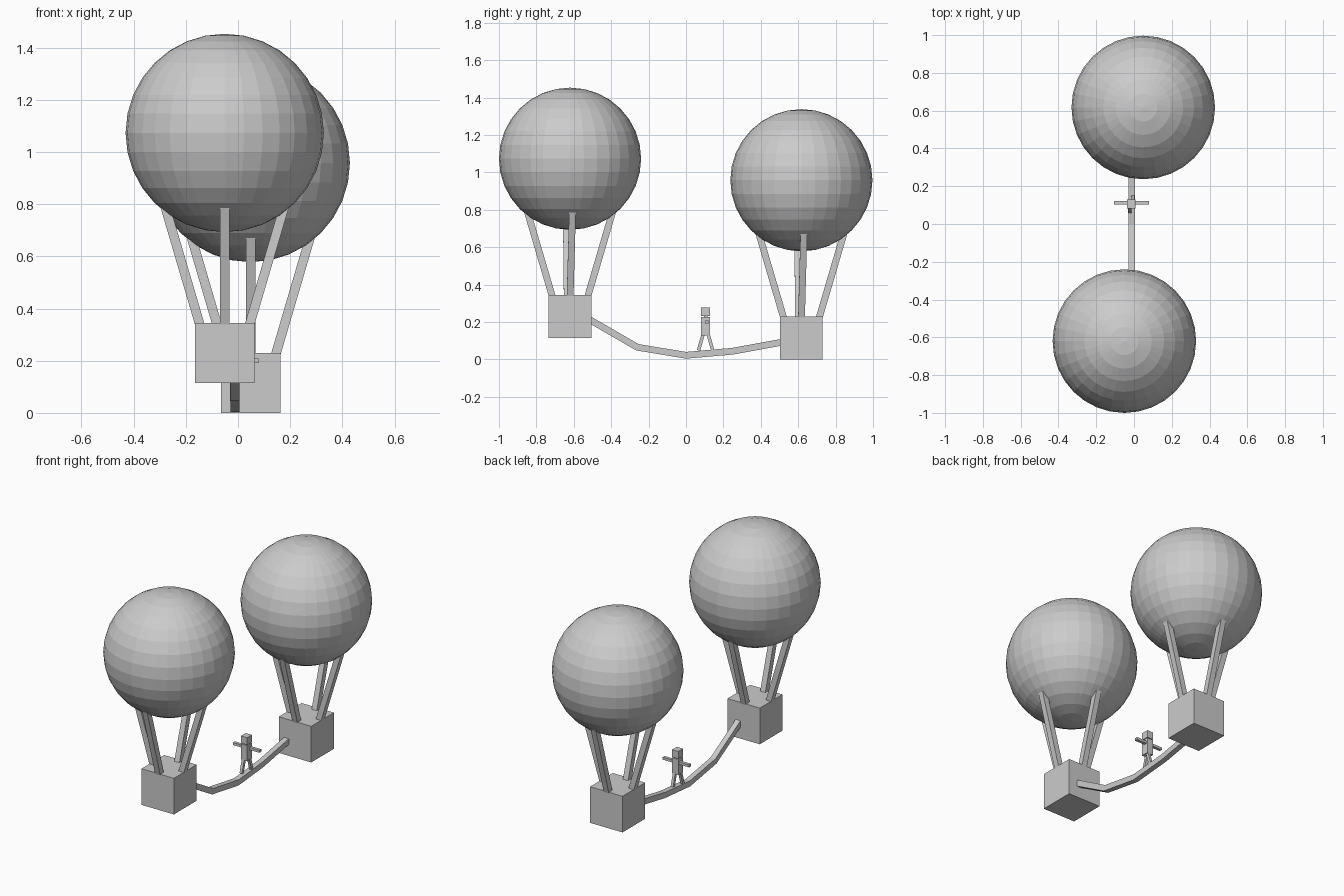
import bpy, bmesh
from mathutils import Vector

if "Cube" in bpy.data.objects:
    bpy.data.objects.remove(bpy.data.objects["Cube"])


def make_object(name, bm):
    bmesh.ops.recalc_face_normals(bm, faces=bm.faces)
    mesh = bpy.data.meshes.new(name)
    bm.to_mesh(mesh)
    bm.free()
    obj = bpy.data.objects.new(name, mesh)
    bpy.context.collection.objects.link(obj)
    return obj


def box(name, center, size):
    bm = bmesh.new()
    bmesh.ops.create_cube(bm, size=1)
    bmesh.ops.scale(bm, vec=Vector(size), verts=bm.verts)
    bmesh.ops.translate(bm, vec=Vector(center), verts=bm.verts)
    return make_object(name, bm)


def sweep(name, path, side, wide, thick):
    """Rectangular section swept along a path; side is the width direction."""
    bm = bmesh.new()
    pts = [Vector(p) for p in path]
    side = Vector(side)
    rings = []
    for i, p in enumerate(pts):
        along = (pts[min(i + 1, len(pts) - 1)] - pts[max(i - 1, 0)]).normalized()
        s = (side - along * side.dot(along)).normalized()
        n = along.cross(s)
        rings.append([bm.verts.new(p + s * a * wide / 2 + n * b * thick / 2)
                      for a, b in ((-1, -1), (1, -1), (1, 1), (-1, 1))])
    for r0, r1 in zip(rings, rings[1:]):
        for k in range(4):
            j = (k + 1) % 4
            bm.faces.new((r0[k], r0[j], r1[j], r1[k]))
    bm.faces.new(rings[0])
    bm.faces.new(rings[-1])
    return make_object(name, bm)


def balloon(label, x, y, z):
    # envelope
    bm = bmesh.new()
    bmesh.ops.create_uvsphere(bm, u_segments=32, v_segments=16, radius=0.38)
    bmesh.ops.translate(bm, vec=Vector((x, y, z + 0.958)), verts=bm.verts)
    make_object(label + "_envelope", bm)
    # solid basket
    box(label + "_basket", (x, y, z + 0.115), (0.228, 0.228, 0.23))
    # four struts, one per basket side; the left and right pair is skewed
    for tag, dx, dy, low, high in (("front", 0, -1, 0, 0), ("back", 0, 1, 0, 0),
                                   ("right", 1, 0, 0.0, 0.013),
                                   ("left", -1, 0, -0.015, -0.02)):
        a = (x + dx * 0.09, y + dy * 0.09 + low, z + 0.205)
        b = (x + dx * 0.228, y + dy * 0.228 + high, z + 0.675)
        sweep(f"{label}_{tag}_strut", (a, b), (dy, dx, 0), 0.036, 0.036)


balloon("front_balloon", -0.051, -0.62, 0.115)
balloon("back_balloon", 0.049, 0.617, 0.0)

# sagging rope between the baskets
X = -0.012
sweep("tightrope", [(X, -0.53, 0.221), (X, -0.26, 0.065), (X, 0.0, 0.022),
                    (X, 0.25, 0.044), (X, 0.53, 0.095)], (1, 0, 0), 0.034, 0.036)

# walker with arms held out for balance
PX, PY = -0.014, 0.105
box("walker_torso", (PX, PY, 0.177), (0.044, 0.048, 0.098))
box("walker_neck", (PX, PY, 0.228), (0.018, 0.018, 0.016))
box("walker_head", (PX, PY, 0.254), (0.044, 0.048, 0.046))
for tag, s in (("right", 1), ("left", -1)):
    box(f"walker_{tag}_arm", (PX + s * 0.055, PY + 0.007, 0.2), (0.076, 0.019, 0.016))
    sweep(f"walker_{tag}_leg", ((PX + s * 0.008, PY + s * 0.012, 0.14),
                                (PX + s * 0.008, PY + s * 0.038, 0.048)),
          (1, 0, 0), 0.017, 0.018)
